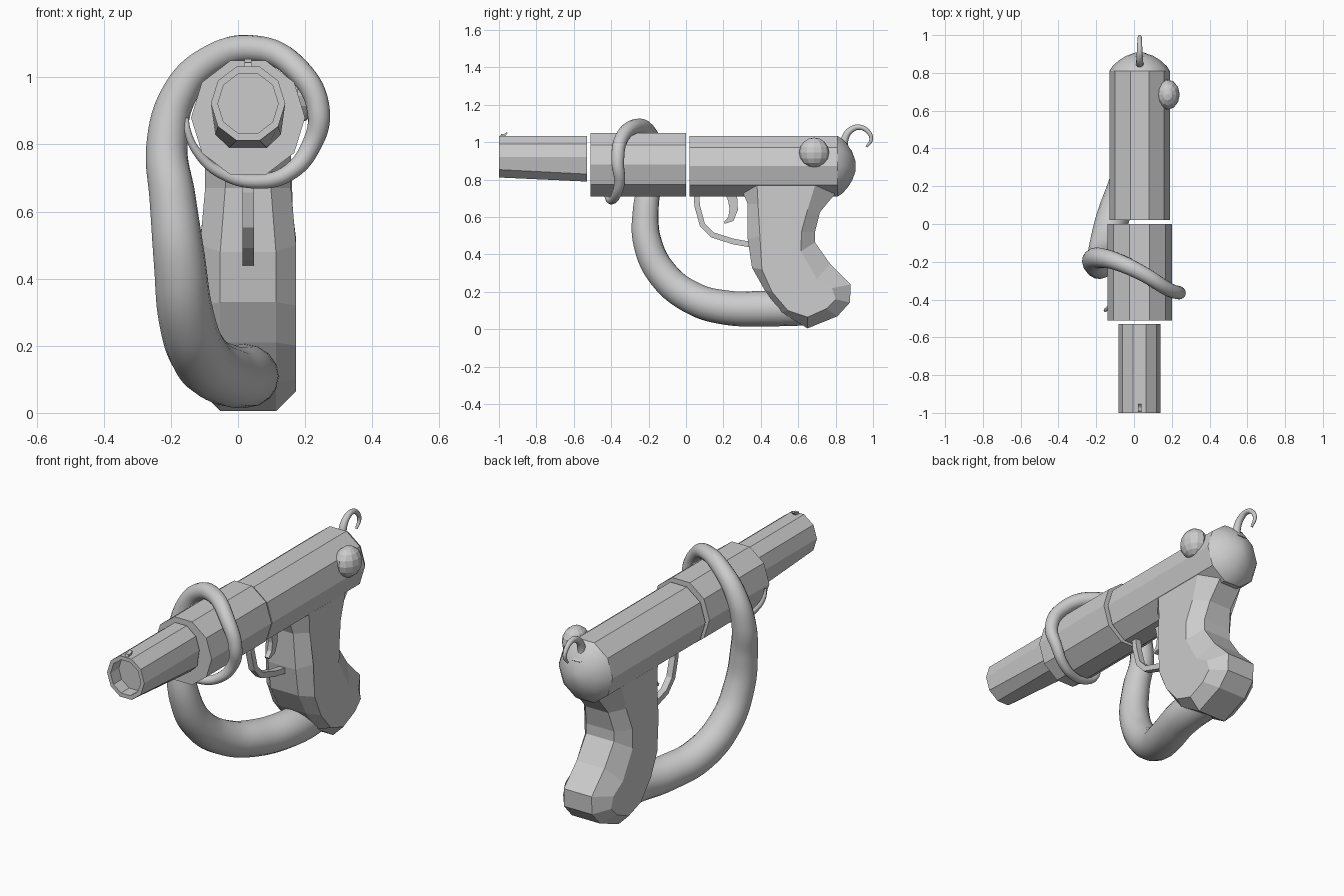
import bpy, math
from mathutils import Vector

if "Cube" in bpy.data.objects:
    bpy.data.objects.remove(bpy.data.objects["Cube"])

CX = 0.03  # centre plane of the gun


def make(name, verts, faces, smooth=None):
    me = bpy.data.meshes.new(name)
    me.from_pydata([tuple(v) for v in verts], [], faces)
    ob = bpy.data.objects.new(name, me)
    bpy.context.collection.objects.link(ob)
    bpy.ops.object.select_all(action='DESELECT')
    ob.select_set(True)
    bpy.context.view_layer.objects.active = ob
    bpy.ops.object.mode_set(mode='EDIT')
    bpy.ops.mesh.select_all(action='SELECT')
    bpy.ops.mesh.normals_make_consistent(inside=False)
    bpy.ops.object.mode_set(mode='OBJECT')
    if smooth:
        bpy.ops.object.shade_smooth_by_angle(angle=math.radians(smooth))
    return ob


def loft(name, rings, smooth=None):
    """Skin a list of equal-length vertex rings and cap both ends."""
    n = len(rings[0])
    verts = [v for r in rings for v in r]
    faces = [(k * n + i, k * n + (i + 1) % n, (k + 1) * n + (i + 1) % n, (k + 1) * n + i)
             for k in range(len(rings) - 1) for i in range(n)]
    faces += [tuple(range(n)), tuple(range(len(verts) - n, len(verts)))]
    return make(name, verts, faces, smooth)


def ring(y, z, rx, rz, n=10):
    """Ten-sided section with flat top and bottom."""
    return [Vector((CX + rx * math.sin(2 * math.pi * (i + .5) / n), y,
                    z + rz * math.cos(2 * math.pi * (i + .5) / n))) for i in range(n)]


def ribbon(name, path, half_width):
    """Flat bar along (y, z, thickness) points."""
    rings = []
    for i, (y, z, t) in enumerate(path):
        a, b = path[max(i - 1, 0)], path[min(i + 1, len(path) - 1)]
        d = Vector((b[0] - a[0], b[1] - a[1])).normalized() * t / 2
        ny, nz = -d.y, d.x
        rings.append([(CX - half_width, y + ny, z + nz), (CX + half_width, y + ny, z + nz),
                      (CX + half_width, y - ny, z - nz), (CX - half_width, y - ny, z - nz)])
    return loft(name, rings)


def tube(name, pts, sides=4):
    """Smooth tapered tube through (x, y, z, radius) points."""
    cu = bpy.data.curves.new(name, 'CURVE')
    cu.dimensions = '3D'
    cu.bevel_depth = 1.0
    cu.bevel_resolution = sides
    cu.resolution_u = 8
    cu.use_fill_caps = True
    sp = cu.splines.new('BEZIER')
    sp.bezier_points.add(len(pts) - 1)
    for bp, (x, y, z, r) in zip(sp.bezier_points, pts):
        bp.co = (x, y, z)
        bp.radius = r
        bp.handle_left_type = bp.handle_right_type = 'AUTO'
    ob = bpy.data.objects.new(name, cu)
    bpy.context.collection.objects.link(ob)
    return ob


# Barrel: recessed muzzle, underside flaring toward the rear
rear = ring(-0.53, 0.922, 0.111, 0.116)
for v in rear:
    if v.z < 0.83:
        v.z, v.x = 0.79, CX + (v.x - CX) * 1.65
    elif v.z < 0.90:
        v.z, v.x = 0.83, CX + (v.x - CX) * 1.09
loft("barrel", [ring(-0.93, 0.922, 0.09, 0.094), ring(-1.0, 0.922, 0.09, 0.094),
                ring(-1.0, 0.922, 0.111, 0.116), rear])
ribbon("front_sight", [(-0.99, 1.02, .012), (-0.985, 1.04, .012),
                       (-0.968, 1.04, .012), (-0.955, 1.052, .006)], 0.01)

# Sleeve and receiver
loft("sleeve", [ring(-0.51, 0.88, 0.17, 0.179), ring(0.0, 0.88, 0.17, 0.179)])
loft("receiver", [ring(0.02, 0.872, 0.16, 0.171), ring(0.81, 0.872, 0.16, 0.171)])

# Domed rear cap
loft("rear_cap", [ring(y, 0.872, 0.16 * s, 0.171 * s) for y, s in
                  [(0.81, 1), (0.835, .9), (0.865, .7), (0.89, .45), (0.907, .15)]], 40)

# Side knob
bpy.ops.mesh.primitive_uv_sphere_add(segments=12, ring_count=8, radius=1,
                                     location=(0.178, 0.685, 0.945))
knob = bpy.context.object
knob.name = "side_knob"
knob.scale = (0.064, 0.08, 0.08)

# Grip: edge outline paired with the inset outline of the side panels
outer = [(.30, .74), (.33, .67), (.33, .48), (.353, .33), (.42, .21), (.51, .09), (.65, .005),
         (.81, .07), (.877, .144), (.88, .24), (.77, .35), (.69, .465), (.69, .52),
         (.716, .626), (.81, .74)]
inner = [(.38, .77), (.385, .67), (.395, .50), (.406, .32), (.46, .20), (.545, .10), (.65, .065),
         (.75, .11), (.80, .16), (.78, .22), (.70, .27), (.615, .417), (.617, .52),
         (.65, .64), (.69, .77)]


def grip_ring(pts, side, wide):
    return [(CX + side * (wide - (0.015 if z > .6 else 0)), y, z) for y, z in pts]


loft("grip", [grip_ring(inner, -1, .143), grip_ring(outer, -1, .083),
              grip_ring(outer, 1, .083), grip_ring(inner, 1, .143)])

# Trigger and guard
ribbon("trigger_guard", [(.055, .73, .03), (.06, .66, .03), (.087, .56, .03), (.14, .505, .03),
                         (.25, .47, .03), (.35, .452, .03)], 0.017)
ribbon("trigger", [(.24, .73, .06), (.25, .69, .05), (.255, .64, .045),
                   (.24, .59, .035), (.205, .568, .01)], 0.013)

# Hooked hammer on a small base
tube("hammer", [(CX, .85, .92, .022), (CX, .85, 1.02, .02), (CX, .885, 1.068, .017),
                (CX, .93, 1.08, .014), (CX, .975, 1.055, .012), (CX, .99, 1.015, .01),
                (CX, .965, .975, .006)])
ribbon("hammer_base", [(.80, .99, .06), (.87, .93, .06)], 0.025)

# Tapered hose from the butt, wrapping once around the sleeve
tube("hose", [(.03, .64, .11, .09), (.02, .42, .11, .095), (-.04, .22, .115, .092),
              (-.11, .04, .165, .088), (-.155, -.12, .29, .083), (-.175, -.205, .46, .077),
              (-.195, -.215, .64, .069), (-.212, -.19, .80, .061), (-.175, -.18, .95, .053),
              (-.09, -.20, 1.045, .046), (.05, -.265, 1.085, .04), (.18, -.345, 1.02, .037),
              (.24, -.365, .90, .034), (.215, -.355, .79, .029), (.15, -.375, .715, .025),
              (.06, -.40, .69, .022), (-.05, -.42, .715, .017),
              (-.12, -.44, .775, .013), (-.15, -.455, .84, .01), (-.152, -.46, .88, .005)], 6)
